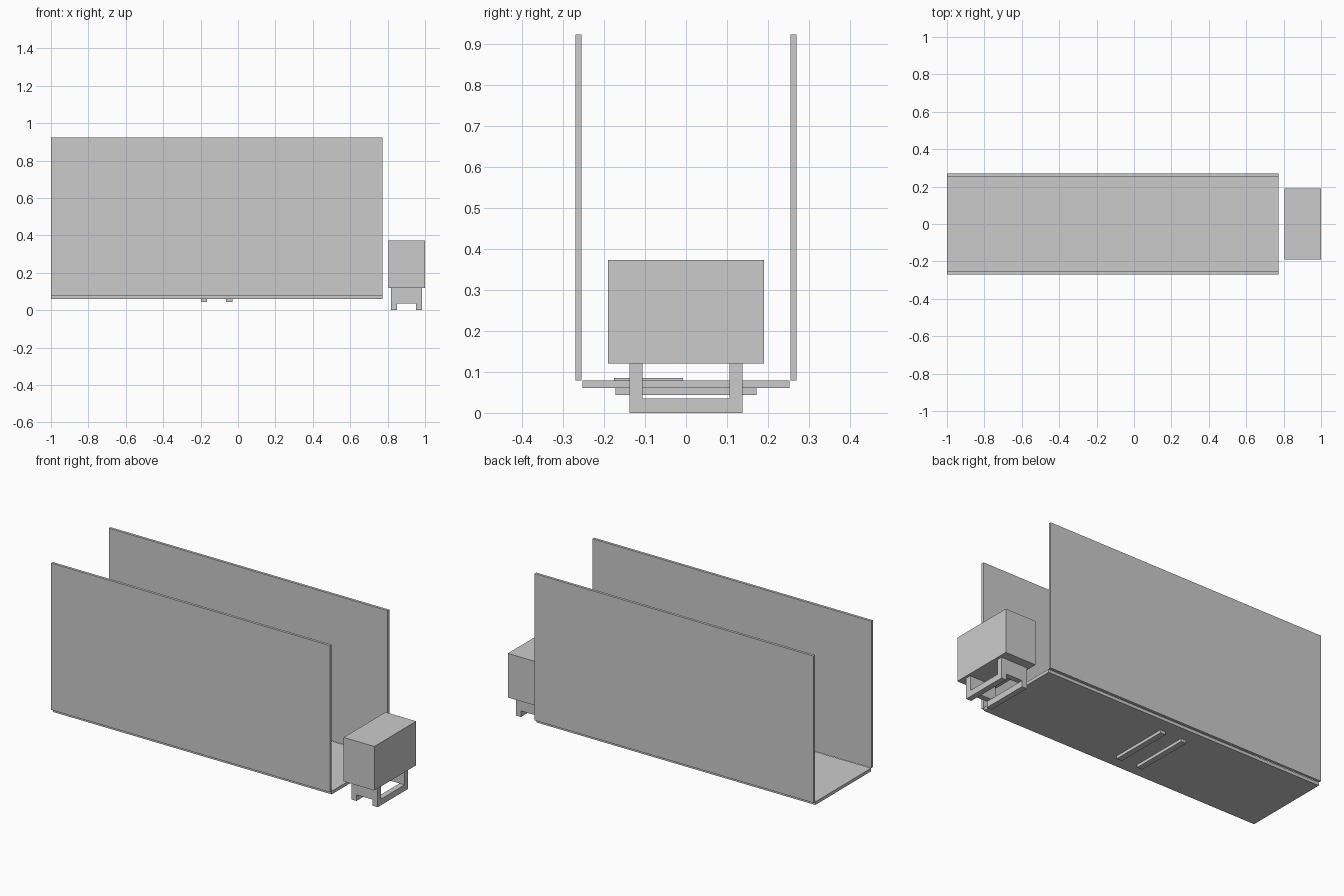
import bpy

if "Cube" in bpy.data.objects:
    bpy.data.objects.remove(bpy.data.objects["Cube"])


def box(name, x, y, z):
    """Axis-aligned box from (min, max) ranges."""
    bpy.ops.mesh.primitive_cube_add(size=1)
    ob = bpy.context.object
    ob.name = name
    ob.location = [(a + b) / 2 for a, b in (x, y, z)]
    ob.scale = [b - a for a, b in (x, y, z)]
    bpy.ops.object.transform_apply(location=True, scale=True)
    return ob


BODY_X = (-1.0, 0.773)

# open trough: floor and two tall side walls
box("floor_panel", BODY_X, (-0.253, 0.253), (0.061, 0.079))
for side, y in (("front", (-0.270, -0.255)), ("back", (0.255, 0.270))):
    box(side + "_wall", BODY_X, y, (0.079, 0.923))

# two runners under the floor and the thin plate above them
for i, x0 in enumerate((-0.198, -0.063)):
    box(f"runner_{i + 1}", (x0, x0 + 0.033), (-0.172, 0.172), (0.044, 0.061))
box("floor_plate", (-0.198, -0.030), (-0.176, -0.007), (0.079, 0.0855))

# separate block at the end
box("end_block", (0.805, 1.0), (-0.19, 0.19), (0.120, 0.373))

# stand under the block: side plates joined by two bottom bars
for side, y in (("front", (-0.138, -0.106)), ("back", (0.106, 0.138))):
    box(side + "_stand_plate", (0.818, 0.985), y, (0.035, 0.120))
for i, x0 in enumerate((0.818, 0.953)):
    box(f"stand_bar_{i + 1}", (x0, x0 + 0.032), (-0.138, 0.138), (0.0, 0.035))
